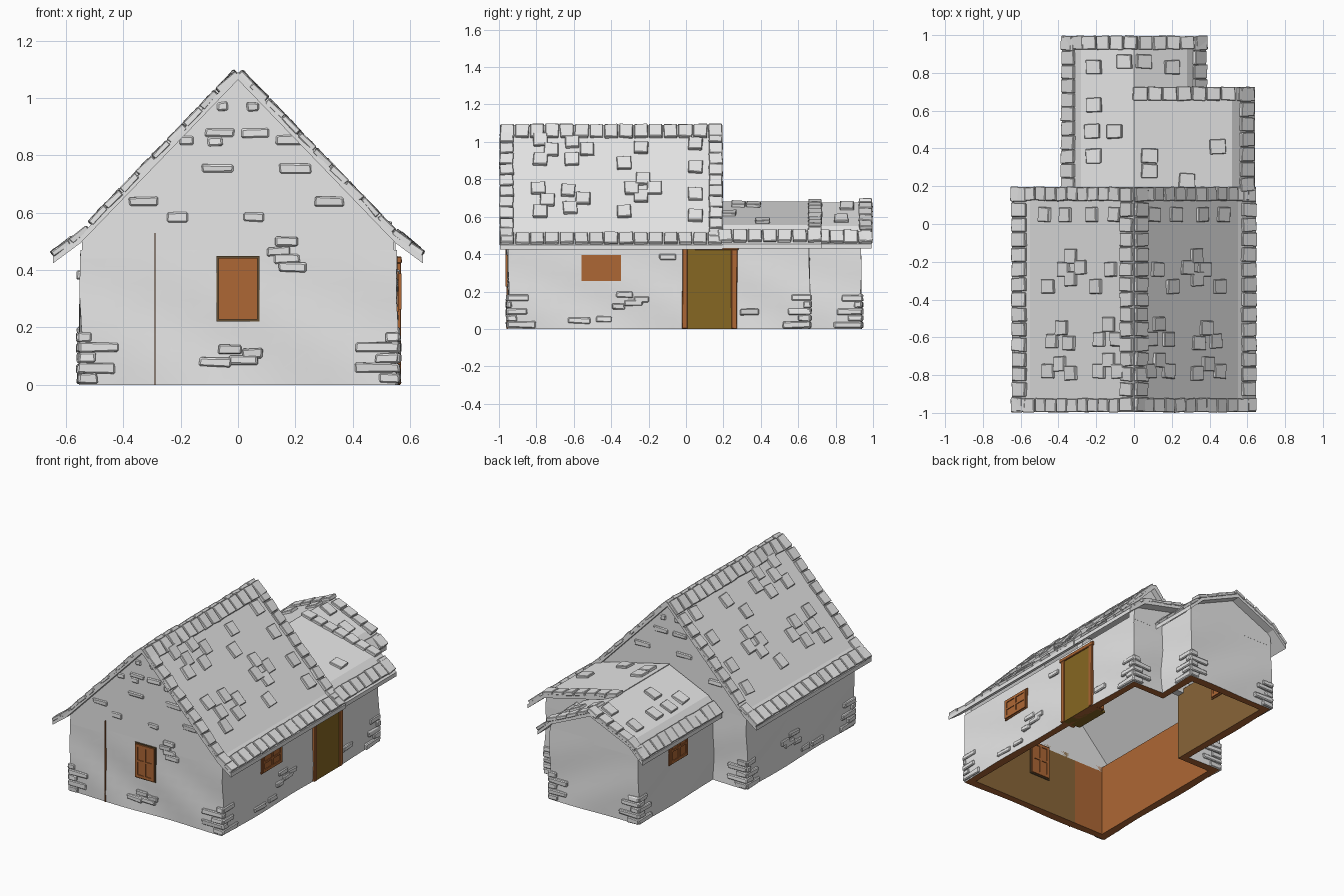
import bpy, bmesh, math, random
from mathutils import Matrix, Vector

random.seed(4)
cube = bpy.data.objects.get("Cube")
if cube:
    bpy.data.objects.remove(cube)


def material(name, rgb):
    m = bpy.data.materials.new(name)
    m.use_nodes = True
    m.diffuse_color = (*rgb, 1)
    m.node_tree.nodes["Principled BSDF"].inputs["Base Color"].default_value = (*rgb, 1)
    return m


STONE = material("pale grey stone", (0.8, 0.8, 0.8))
WOOD = material("orange brown wood", (0.42, 0.135, 0.035))
PANEL = material("olive door wood", (0.24, 0.135, 0.016))
TAN = material("tan plaster", (0.25, 0.13, 0.04))
DARK = material("dark rim wood", (0.13, 0.08, 0.035))


def finish(name, bm, mats, bevel=0, smooth=False):
    bmesh.ops.recalc_face_normals(bm, faces=bm.faces)
    me = bpy.data.meshes.new(name)
    bm.to_mesh(me)
    bm.free()
    ob = bpy.data.objects.new(name, me)
    bpy.context.collection.objects.link(ob)
    for m in mats:
        me.materials.append(m)
    if bevel:
        mod = ob.modifiers.new("soft edges", 'BEVEL')
        mod.width = bevel
        mod.segments = 1
    if smooth:
        bpy.ops.object.select_all(action='DESELECT')
        ob.select_set(True)
        bpy.context.view_layer.objects.active = ob
        bpy.ops.object.shade_smooth_by_angle(angle=math.radians(35))


def box(bm, loc, size, rot=None, jitter=0.0):
    mat = Matrix.Translation(loc) @ (rot or Matrix()) @ Matrix.Diagonal((*size, 1))
    verts = bmesh.ops.create_cube(bm, size=1, matrix=mat)["verts"]
    for v in verts:
        v.co += Vector([random.uniform(-jitter, jitter) for _ in range(3)])


def prism(bm, outline, y0, y1):
    """Extrude an x-z outline along y."""
    face = bm.faces.new([bm.verts.new((x, y0, z)) for x, z in outline])
    new = bmesh.ops.extrude_face_region(bm, geom=[face])["geom"]
    bmesh.ops.translate(bm, vec=(0, y1 - y0, 0),
                        verts=[g for g in new if isinstance(g, bmesh.types.BMVert)])


# Walls: one hollow ring following the floor plan, gently uneven outside
PLAN = [(-.55, -.95), (.555, -.95), (.555, .66), (.33, .66),
        (.33, .935), (-.31, .935), (-.31, .16), (-.55, .16)]
HEIGHT, THICK, LEVELS = 0.47, 0.05, 8


def walls():
    bm = bmesh.new()
    outer, inner = [], []
    n = len(PLAN)
    for i in range(n):
        a, b, prev = Vector(PLAN[i]), Vector(PLAN[(i + 1) % n]), Vector(PLAN[i - 1])
        d, dp = (b - a).normalized(), (a - prev).normalized()
        nxt = (Vector(PLAN[(i + 2) % n]) - b).normalized()
        left = lambda q: Vector((-q.y, q.x)) * THICK
        ia, ib = a + left(d) + left(dp), b + left(d) + left(nxt)
        steps = max(3, round((b - a).length / .08))
        for k in range(steps):
            outer.append(a.lerp(b, k / steps))
            inner.append(ia.lerp(ib, k / steps))
    rings = []
    for j in range(LEVELS + 1):
        z = HEIGHT * j / LEVELS
        fade = .005 * (1 - (j / LEVELS) ** 3)
        rings.append([bm.verts.new((p.x + fade * math.sin(8 * p.y + 17 * z),
                                    p.y + fade * math.sin(9 * p.x + 15 * z), z)) for p in outer])
    low = [bm.verts.new((p.x, p.y, 0)) for p in inner]
    high = [bm.verts.new((p.x, p.y, HEIGHT)) for p in inner]
    count = len(outer)
    for i in range(count):
        k = (i + 1) % count
        for r, s in zip(rings, rings[1:]):
            bm.faces.new((r[i], r[k], s[k], s[i]))
        f = bm.faces.new((low[i], high[i], high[k], low[k]))
        mid = (low[i].co + low[k].co) / 2
        side = abs(low[i].co.x - low[k].co.x) < abs(low[i].co.y - low[k].co.y)
        f.material_index = 1 if mid.y < .1 and (side or mid.x < -.29) else 2
        bm.faces.new((rings[0][i], low[i], low[k], rings[0][k])).material_index = 1
        bm.faces.new((rings[-1][i], rings[-1][k], high[k], high[i]))
    finish("walls", bm, [STONE, WOOD, TAN], smooth=True)


walls()

# Thin wooden seam down the front wall
bm = bmesh.new()
box(bm, (-.29, -.954, .265), (.003, .014, .53))
finish("front_seam", bm, [WOOD])

# Roofs: bent slabs with a row of loose tiles round the edges
SLAB = .026
MAIN = [(-.645, .45), (-.55, .52), (0, 1.09), (.55, .52), (.645, .45)]
BACK = [(-.38, .455), (-.28, .55), (0, .675), (.28, .55), (.38, .455)]
SIDE = [(0, .68), (.52, .555), (.64, .455)]


def surface(profile, x):
    """Height and tilt of a roof at x."""
    for (x0, z0), (x1, z1) in zip(profile, profile[1:]):
        if x <= x1 or x1 == profile[-1][0]:
            s = (z1 - z0) / (x1 - x0)
            return z0 + s * (x - x0), -math.atan(s)


def tile(bm, profile, x, y, along=.075, across=.072, thick=.022):
    z, a = surface(profile, x)
    rot = Matrix.Rotation(a + random.uniform(-.05, .05), 4, 'Y') @ \
        Matrix.Rotation(random.uniform(-.05, .05), 4, 'Z')
    up = Vector((math.sin(a), 0, math.cos(a))) * .005
    box(bm, Vector((x, y, z)) + up, (along, across, thick), rot, .003)


def roof(name, profile, y0, y1, eaves, rakes, ridge, loose):
    bm = bmesh.new()
    prism(bm, profile + [(x, z - SLAB) for x, z in reversed(profile)], y0, y1)
    finish(name, bm, [STONE])
    bm = bmesh.new()
    rows = round((y1 - y0) / .078)
    for i in range(rows):
        y = y0 + (i + .5) * (y1 - y0) / rows
        for x in eaves:
            tile(bm, profile, x, y, .09)
        for x in ridge:
            tile(bm, profile, x, y, .09)
    for y in rakes:
        x = profile[0][0] + .03
        while x < profile[-1][0] - .02:
            if abs(x) > .05 or not ridge:
                tile(bm, profile, x, y)
            x += .08 * math.cos(surface(profile, x)[1])
    for x, y in loose:
        tile(bm, profile, x, y, .085, .075)
    finish(name + "_tiles", bm, [STONE], bevel=.003)


cluster = [(.1, .05), (.22, .05), (.36, .05), (.47, .05),
           (.33, -.17), (.28, -.23), (.37, -.24), (.33, -.29), (.45, -.33), (.2, -.33), (.12, -.24),
           (.38, -.55), (.43, -.62), (.34, -.63), (.39, -.74), (.45, -.78), (.33, -.79),
           (.13, -.53), (.09, -.61), (.18, -.61), (.13, -.72), (.08, -.78), (.18, -.78)]
roof("main_roof", MAIN, -.995, .195, (-.605, .605), (-.96, .16), (-.035, .035),
     [(s * x, y) for x, y in cluster for s in (-1, 1)])
roof("back_roof", BACK, .17, .992, (-.345, .345), (.96,), (),
     [(-.21, .83), (-.21, .63), (-.22, .49), (-.1, .49), (-.21, .36), (-.05, .86), (.05, .86), (.2, .83)])
roof("side_roof", SIDE, .17, .725, (.595,), (.69,), (),
     [(.44, .41), (.08, .36), (.08, .28), (.28, .23)])


# Gable walls filling the space under each roof end
def gable(name, profile, x0, x1, y0, y1, drop=.018):
    bm = bmesh.new()
    top = [(x, z - drop) for x, z in profile if x0 < x < x1]
    ends = [(x, surface(profile, x)[0] - drop) for x in (x0, x1)]
    prism(bm, [(x0, .44), ends[0]] + top + [ends[1], (x1, .44)], y0, y1)
    finish(name, bm, [STONE])


gable("front_gable", MAIN, -.545, .545, -.95, -.9)
gable("rear_gable", MAIN, -.545, .545, .11, .16)
gable("back_wing_gable", BACK, -.305, .325, .885, .935)
gable("side_wing_gable", SIDE, .001, .55, .61, .66)


# Wall-mounted boxes: u runs along the wall, depth stands out from it
def on_wall(bm, side, plane, u, z, width, height, depth, jitter=0.0):
    if side == 'y':
        box(bm, (u, plane, z), (width, depth, height), None, jitter)
    else:
        box(bm, (plane, u, z), (depth, width, height), None, jitter)


def stones(name, side, plane, spots):
    bm = bmesh.new()
    for u, z, w in spots:
        on_wall(bm, side, plane, u, z, w, .032, .026, .004)
    finish(name, bm, [STONE], bevel=.005)


stones("front_stones", 'y', -.948,
       [(-.03, .125, .08), (.05, .11, .07), (-.08, .08, .11), (.02, .085, .1),
        (.17, .5, .08), (.14, .465, .08), (.17, .44, .09), (.19, .41, .1)])
stones("front_gable_stones", 'y', -.945,
       [(-.055, .97, .04), (.05, .97, .04), (-.065, .88, .1), (.06, .88, .1), (-.08, .85, .05),
        (.18, .855, .1), (-.18, .85, .05), (-.07, .755, .11), (.2, .755, .11),
        (-.33, .64, .1), (.32, .64, .1), (-.21, .585, .07), (.055, .585, .07)])
stones("rear_gable_stones", 'y', .155,
       [(-.05, .97, .04), (.05, .97, .04), (-.07, .88, .1), (.07, .88, .1),
        (-.1, .755, .11), (.2, .755, .11), (-.33, .64, .1)])
mid = [(-.33, .185, .09), (-.24, .16, .08), (-.36, .12, .07), (-.28, .14, .1),
       (-.57, .045, .12), (-.44, .05, .08), (-.1, .385, .09)]
stones("right_stones", 'x', .553, mid + [(.34, .09, .1)])
stones("left_stones", 'x', -.548, mid)

# Corner stones: staggered courses wrapping each outside corner
corners = bmesh.new()
for x, y in [(-.55, -.95), (.555, -.95), (.555, .66), (.33, .935), (-.31, .935), (-.55, .16)]:
    sx, sy = math.copysign(1, x), math.copysign(1, y)
    for row in range(5):
        z = .022 + row * .036
        reach = random.uniform(.06, .1) + (.07 if row % 2 else 0) - row * .006
        other = .22 - reach - row * .015
        box(corners, (x - sx * (reach / 2 - .006), y, z), (reach, .024, .033), None, .004)
        box(corners, (x, y - sy * (other / 2 - .006), z), (.024, other, .033), None, .004)
finish("corner_stones", corners, [STONE], bevel=.005)


# Windows set through the wall: rim, wooden panel, raised frame and cross bars
def window(name, side, plane, u, z, w, h, rim):
    middle = plane - math.copysign(THICK / 2, plane)
    for part, mat, depth, bars in (
            ("rim", rim, .007, [(0, 0, w, h)]),
            ("panel", WOOD, .01, [(0, 0, w - .014, h - .014)]),
            ("bars", WOOD, .015, [(s * (w / 2 - .016), 0, .018, h - .014) for s in (-1, 1)]
             + [(0, s * (h / 2 - .016), w - .014, .018) for s in (-1, 1)]
             + [(0, 0, .016, h - .03), (0, 0, w - .03, .012)])):
        bm = bmesh.new()
        for du, dz, bw, bh in bars:
            on_wall(bm, side, middle, u + du, z + dz, bw, bh, THICK + 2 * depth)
        finish(name + "_" + part, bm, [mat])


window("front_window", 'y', -.95, 0, .335, .15, .23, DARK)
window("right_window", 'x', .555, -.453, .325, .21, .14, WOOD)
window("wing_window", 'x', -.31, .53, .36, .19, .18, WOOD)

# Door with posts, lintel and sill
bm = bmesh.new()
box(bm, (.522, .125, .215), (.08, .25, .43))
finish("door", bm, [PANEL])
bm = bmesh.new()
for y in (-.005, .258):
    box(bm, (.518, y, .215), (.1, .03, .43), None, .002)
box(bm, (.518, .127, .435), (.105, .31, .025), None, .002)
finish("door_frame", bm, [WOOD], bevel=.003)
bm = bmesh.new()
box(bm, (.5, .127, .008), (.12, .24, .014))
finish("door_sill", bm, [PANEL])
